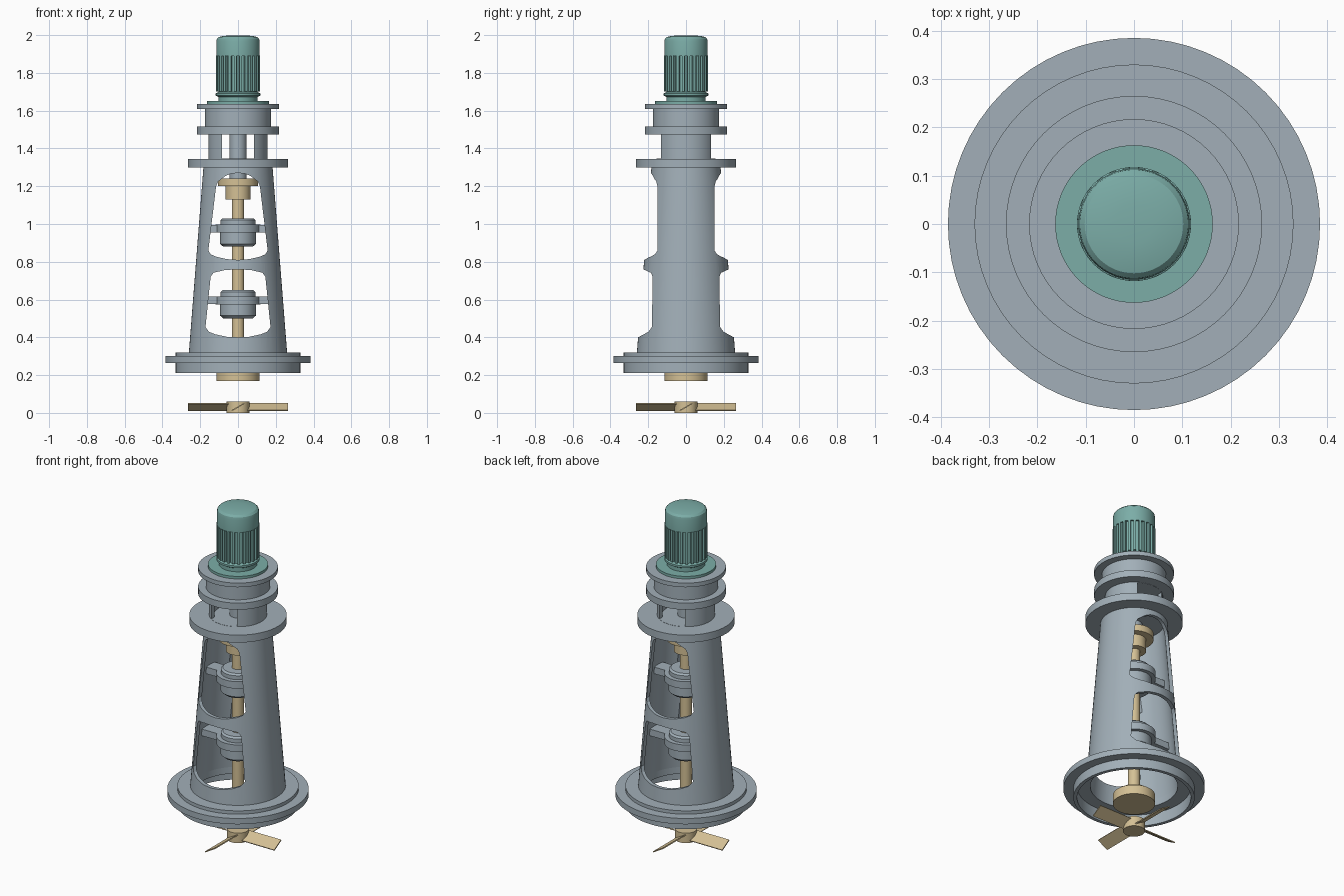
import bpy, bmesh, math
from mathutils import Matrix

cube = bpy.data.objects.get("Cube")
if cube:
    bpy.data.objects.remove(cube, do_unlink=True)


def material(name, rgb):
    m = bpy.data.materials.new(name)
    m.use_nodes = True
    m.diffuse_color = (*rgb, 1)
    m.node_tree.nodes["Principled BSDF"].inputs["Base Color"].default_value = (*rgb, 1)
    return m


GREY = material("blue grey paint", (0.36, 0.43, 0.48))
GREEN = material("teal paint", (0.2, 0.42, 0.39))
TAN = material("tan metal", (0.66, 0.53, 0.3))


def finish(name, bm, mat):
    bmesh.ops.remove_doubles(bm, verts=bm.verts, dist=1e-5)
    bmesh.ops.recalc_face_normals(bm, faces=bm.faces)
    me = bpy.data.meshes.new(name)
    bm.to_mesh(me)
    bm.free()
    me.materials.append(mat)
    ob = bpy.data.objects.new(name, me)
    bpy.context.collection.objects.link(ob)
    return ob


def smooth(ob):
    bpy.ops.object.select_all(action="DESELECT")
    ob.select_set(True)
    bpy.context.view_layer.objects.active = ob
    bpy.ops.object.shade_smooth_by_angle(angle=math.radians(30))


def lathe(name, profile, mat, hollow=False, steps=64):
    """Revolve (radius, z) points; solid profiles are closed to the axis."""
    pts = list(profile)
    if not hollow:
        pts = [(0, pts[0][1])] + pts + [(0, pts[-1][1])]
    bm = bmesh.new()
    vs = [bm.verts.new((r, 0, z)) for r, z in pts]
    es = [bm.edges.new(p) for p in zip(vs, vs[1:])]
    if hollow:
        es.append(bm.edges.new((vs[-1], vs[0])))
    bmesh.ops.spin(bm, geom=vs + es, axis=(0, 0, 1), cent=(0, 0, 0),
                   angle=math.tau, steps=steps, use_duplicate=False)
    ob = finish(name, bm, mat)
    smooth(ob)
    return ob


def disc(name, r, z0, z1, mat):
    return lathe(name, [(r, z0), (r, z1)], mat)


def box(bm, size, matrix):
    bmesh.ops.create_cube(bm, size=1, matrix=matrix @ Matrix.Diagonal((*size, 1)))


def cut_window(ob, half):
    """Cut a mirrored (x, z) outline straight through along y."""
    outline = half + [(-x, z) for x, z in reversed(half) if x > 0]
    bm = bmesh.new()
    face = bm.faces.new([bm.verts.new((x, -0.6, z)) for x, z in outline])
    ext = bmesh.ops.extrude_face_region(bm, geom=[face])
    top = [v for v in ext["geom"] if isinstance(v, bmesh.types.BMVert)]
    bmesh.ops.translate(bm, verts=top, vec=(0, 1.2, 0))
    cutter = finish("window_cutter", bm, GREY)
    cutter.hide_render = True
    mod = ob.modifiers.new("window", "BOOLEAN")
    mod.operation, mod.solver, mod.object = "DIFFERENCE", "EXACT", cutter
    bpy.context.view_layer.update()
    result = bpy.data.meshes.new_from_object(
        ob.evaluated_get(bpy.context.evaluated_depsgraph_get()))
    ob.modifiers.clear()
    ob.data = result
    bpy.data.objects.remove(cutter, do_unlink=True)
    smooth(ob)


# Base flange, open underneath
lathe("base_flange", [(0.31, 0.21), (0.33, 0.21), (0.33, 0.265), (0.385, 0.265),
                      (0.385, 0.30), (0.33, 0.30), (0.33, 0.32), (0.238, 0.32),
                      (0.238, 0.28), (0.31, 0.28)], GREY, hollow=True)

# Tapered housing with two windows front and back
housing = lathe("tapered_housing", [(0.26, 0.32), (0.183, 1.30), (0.163, 1.30),
                                    (0.238, 0.32)], GREY, hollow=True)
cut_window(housing, [(0, 0.40), (0.06, 0.403), (0.12, 0.416), (0.155, 0.43),
                     (0.172, 0.455), (0.145, 0.72), (0.13, 0.742), (0.07, 0.756), (0, 0.76)])
cut_window(housing, [(0, 0.81), (0.06, 0.814), (0.12, 0.828), (0.145, 0.84),
                     (0.157, 0.86), (0.116, 1.20), (0.105, 1.225), (0.065, 1.255),
                     (0.035, 1.267), (0, 1.27)])

# Lantern and flanges above the housing
disc("housing_top_flange", 0.265, 1.30, 1.345, GREY)
lantern = lathe("lantern", [(0.157, 1.34), (0.157, 1.48), (0.133, 1.48), (0.133, 1.34)],
                GREY, hollow=True)
cut_window(lantern, [(0.085, 1.346), (0.085, 1.474)])
disc("upper_shaft", 0.045, 1.23, 1.48, GREY)
disc("gear_lower_flange", 0.217, 1.475, 1.515, GREY)
disc("gear_housing", 0.175, 1.51, 1.615, GREY)
disc("gear_upper_flange", 0.217, 1.61, 1.635, GREY)

# Motor
lathe("motor_base", [(0.163, 1.63), (0.163, 1.65), (0.104, 1.65), (0.104, 1.672),
                     (0.118, 1.68), (0.118, 1.692), (0.102, 1.70), (0.102, 1.89)], GREEN)
lathe("motor_cap", [(0.115, 1.89), (0.115, 1.965), (0.112, 1.98), (0.102, 1.99),
                    (0.08, 1.995), (0.04, 1.999)], GREEN)
bm = bmesh.new()
for i in range(24):
    box(bm, (0.02, 0.014, 0.19),
        Matrix.Rotation(math.tau * (i + 0.5) / 24, 4, "Z") @ Matrix.Translation((0.107, 0, 1.796)))
finish("motor_fins", bm, GREEN)

# Drive shaft with its coupling and seal
disc("drive_shaft", 0.033, 0.2, 1.22, TAN)
lathe("coupling", [(0.066, 1.13), (0.066, 1.20), (0.106, 1.20), (0.106, 1.24)], TAN)
lathe("shaft_seal", [(0.115, 0.17), (0.115, 0.225), (0.08, 0.225), (0.08, 0.25)], TAN)

# Bearings carried on arms between the side walls
for label, z, wall in (("upper", 0.955, 0.2), ("lower", 0.575, 0.23)):
    lathe(label + "_bearing", [(0.078, z - 0.075), (0.095, z - 0.06), (0.095, z),
                               (0.118, z), (0.118, z + 0.042), (0.092, z + 0.042),
                               (0.092, z + 0.065), (0.082, z + 0.075)], GREY)
    bm = bmesh.new()
    for side in (-1, 1):
        box(bm, (wall - 0.1, 0.08, 0.04),
            Matrix.Translation((side * (wall + 0.1) / 2, 0, z + 0.021)))
    finish(label + "_bearing_arms", bm, GREY)

# Impeller with four pitched blades
disc("impeller_hub", 0.06, 0, 0.06, TAN)
bm = bmesh.new()
for i in range(4):
    box(bm, (0.225, 0.075, 0.006),
        Matrix.Rotation(math.tau * i / 4, 4, "Z") @ Matrix.Translation((0.152, 0, 0.031))
        @ Matrix.Rotation(math.radians(30), 4, "X"))
finish("impeller_blades", bm, TAN)
